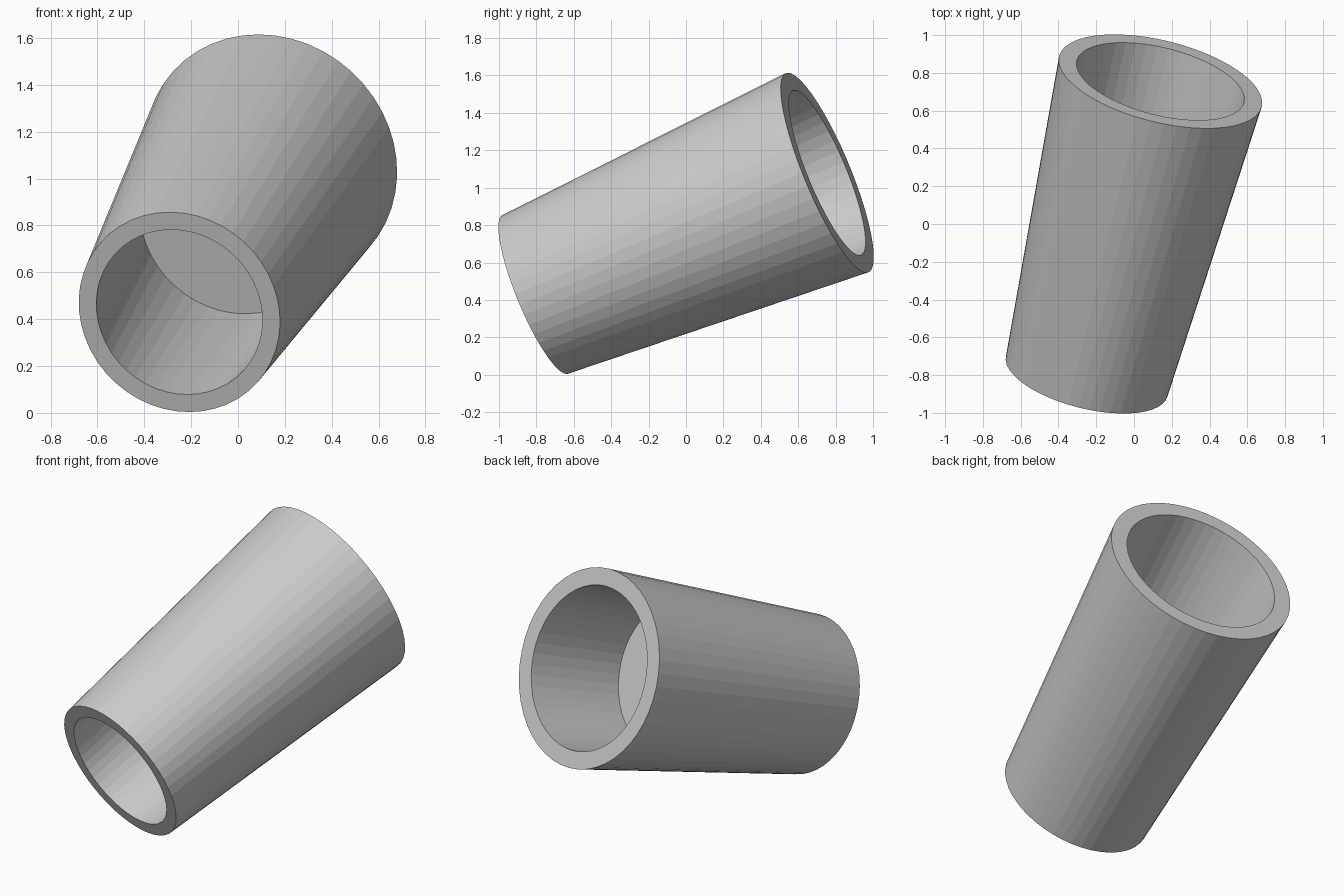
import bpy, bmesh, math
from mathutils import Matrix, Vector

if "Cube" in bpy.data.objects:
    bpy.data.objects.remove(bpy.data.objects["Cube"])

SIDES = 48
FRONT = Vector((-0.25, -0.805, 0.43))    # centre of the narrow end
BACK = Vector((0.14, 0.755, 1.08))       # centre of the wide end
HALF_W, HALF_H = 0.553, 0.577            # half sizes of the wide end
NARROW, INNER = 0.797, 0.825             # taper ratio, bore ratio

# Frame: local z runs along the tilted axis from 0 (narrow) to 1 (wide)
axis = BACK - FRONT
n = axis.normalized()
side = Vector((0, 0, 1)).cross(n).normalized()
up = n.cross(side)
frame = Matrix((side * HALF_W, up * HALF_H, axis)).transposed().to_4x4()
frame.translation = FRONT


def radius(t):
    return NARROW + (1 - NARROW) * t


def ring(bm, r, t):
    return [bm.verts.new((r * math.cos(a), r * math.sin(a), t))
            for a in (2 * math.pi * i / SIDES for i in range(SIDES))]


def finish(bm, name):
    bm.transform(frame)
    bmesh.ops.recalc_face_normals(bm, faces=bm.faces)
    me = bpy.data.meshes.new(name)
    bm.to_mesh(me)
    bm.free()
    ob = bpy.data.objects.new(name, me)
    bpy.context.collection.objects.link(ob)
    return ob


# Tapered tube wall
bm = bmesh.new()
loops = [ring(bm, radius(t) * k, t)
         for k, t in ((1, 0), (1, 1), (INNER, 1), (INNER, 0))]
for j in range(4):
    p, q = loops[j], loops[(j + 1) % 4]
    for i in range(SIDES):
        k = (i + 1) % SIDES
        bm.faces.new((p[i], p[k], q[k], q[i]))
tube = finish(bm, "tapered_tube")

# Two half-round slots through the lower half
bm = bmesh.new()
for t0, t1 in ((0.112, 0.196), (0.317, 0.40)):
    top, bottom = 0.047, -1.5
    m = Matrix.Translation((0, (top + bottom) / 2, (t0 + t1) / 2)) \
        @ Matrix.Diagonal((3, top - bottom, t1 - t0, 1))
    bmesh.ops.create_cube(bm, size=1, matrix=m)
cutter = finish(bm, "slot_cutter")
cutter.hide_render = True

mod = tube.modifiers.new("slots", 'BOOLEAN')
mod.operation = 'DIFFERENCE'
mod.solver = 'EXACT'
mod.object = cutter
bpy.context.view_layer.objects.active = tube
bpy.ops.object.modifier_apply(modifier=mod.name)
bpy.data.objects.remove(cutter)

# Dividing disc inside the bore
bm = bmesh.new()
bm.faces.new(ring(bm, radius(0.615) * INNER, 0.615))
finish(bm, "inner_disc")
